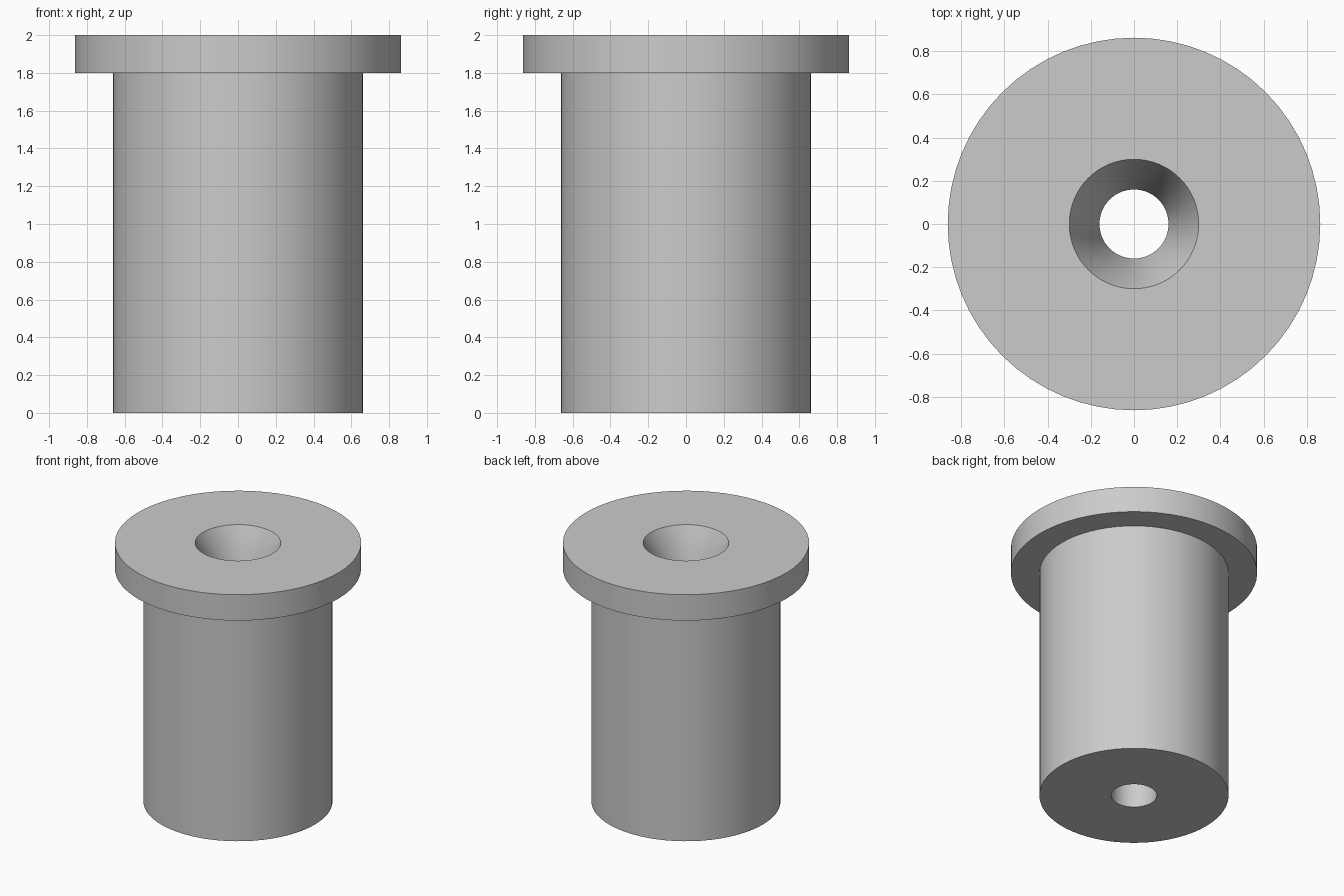
import bpy, bmesh, math

if "Cube" in bpy.data.objects:
    bpy.data.objects.remove(bpy.data.objects["Cube"], do_unlink=True)

SEGMENTS = 64


def make_material(name, rgb):
    mat = bpy.data.materials.new(name)
    mat.use_nodes = True
    color = (*rgb, 1.0)
    mat.diffuse_color = color
    mat.node_tree.nodes["Principled BSDF"].inputs["Base Color"].default_value = color
    return mat


def lathe(name, profile, mat):
    """Revolve a closed (radius, height) profile around the z axis."""
    bm = bmesh.new()
    rings = []
    for r, z in profile:
        ring = []
        for i in range(SEGMENTS):
            a = math.tau * i / SEGMENTS
            ring.append(bm.verts.new((r * math.cos(a), r * math.sin(a), z)))
        rings.append(ring)
    for k, ring in enumerate(rings):
        after = rings[(k + 1) % len(rings)]
        for i in range(SEGMENTS):
            j = (i + 1) % SEGMENTS
            bm.faces.new((ring[i], ring[j], after[j], after[i]))
    bmesh.ops.recalc_face_normals(bm, faces=bm.faces)
    mesh = bpy.data.meshes.new(name)
    bm.to_mesh(mesh)
    bm.free()
    mesh.materials.append(mat)
    obj = bpy.data.objects.new(name, mesh)
    bpy.context.collection.objects.link(obj)
    bpy.ops.object.select_all(action="DESELECT")
    obj.select_set(True)
    bpy.context.view_layer.objects.active = obj
    bpy.ops.object.shade_smooth_by_angle(angle=math.radians(30))
    return obj


grey = make_material("light grey", (0.6, 0.6, 0.6))

# Flanged sleeve with a through bore that widens into a funnel at the top
BORE, FUNNEL, BODY, FLANGE = 0.16, 0.30, 0.663, 0.863
profile = [
    (BORE, 0.0), (BODY, 0.0),          # underside
    (BODY, 1.8), (FLANGE, 1.8),        # body wall and flange underside
    (FLANGE, 2.0), (FUNNEL, 2.0),      # flange rim and top face
    (BORE, 1.7),                       # funnel down to the bore
]
lathe("flanged_bushing", profile, grey)
